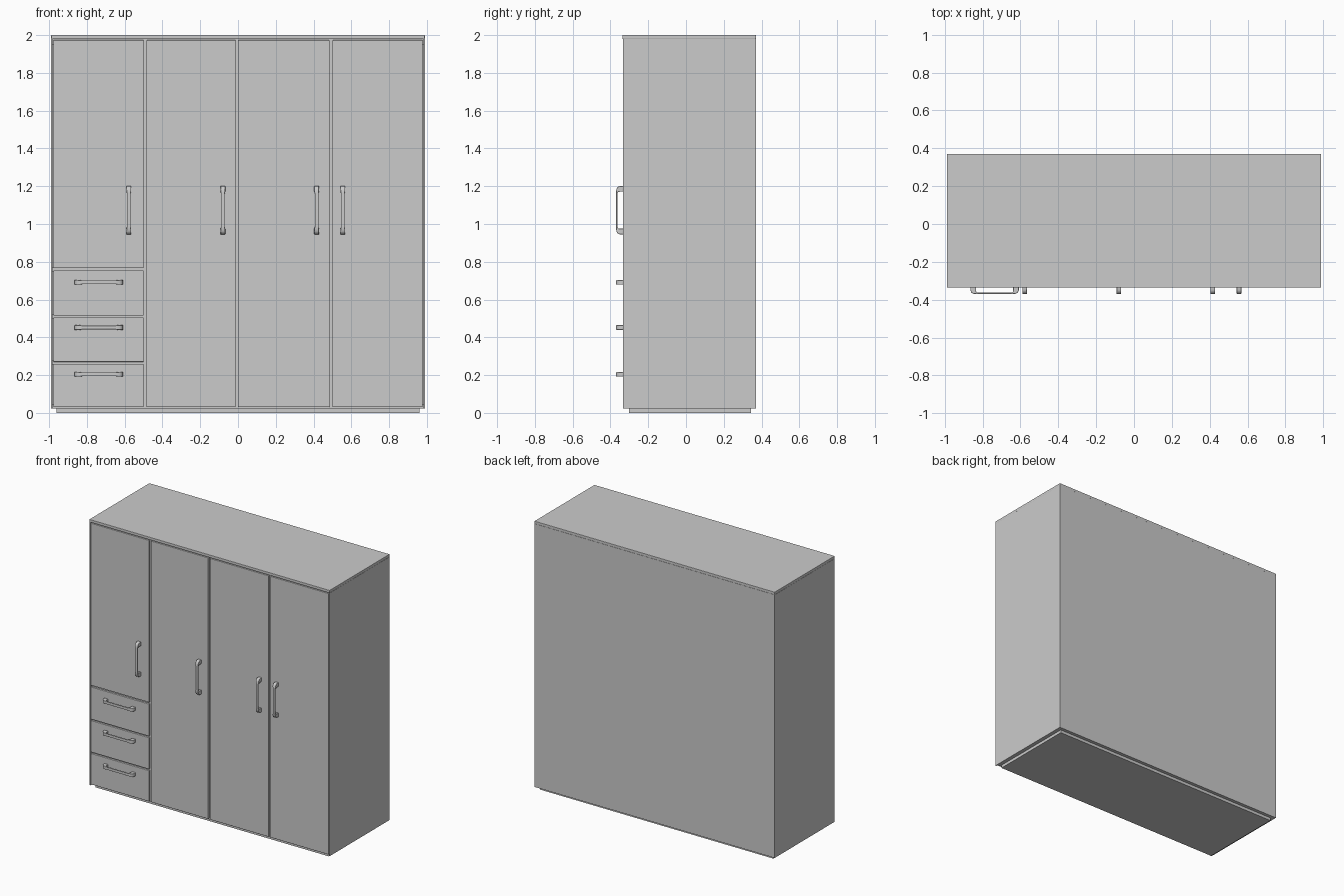
import bpy, bmesh
from mathutils import Vector

if "Cube" in bpy.data.objects:
    bpy.data.objects.remove(bpy.data.objects["Cube"])

FRONT = -0.334   # front plane of doors
INNER = -0.318   # front plane of carcass behind the doors


def box(name, x0, x1, y0, y1, z0, z1, bevel=0.0):
    bm = bmesh.new()
    bmesh.ops.create_cube(bm, size=1)
    for v in bm.verts:
        v.co = Vector(((x0 + x1) / 2 + v.co.x * (x1 - x0),
                       (y0 + y1) / 2 + v.co.y * (y1 - y0),
                       (z0 + z1) / 2 + v.co.z * (z1 - z0)))
    me = bpy.data.meshes.new(name)
    bm.to_mesh(me)
    bm.free()
    ob = bpy.data.objects.new(name, me)
    bpy.context.collection.objects.link(ob)
    if bevel:
        m = ob.modifiers.new("edge_bevel", 'BEVEL')
        m.width = bevel
        m.segments = 2
    return ob


def handle(name, x, z, vertical):
    # half the loop: (outer u, outer y, inner u, inner y, half width)
    half = [(0.128, FRONT + 0.001, 0.098, FRONT + 0.001, 0.0125),
            (0.128, -0.350, 0.098, -0.350, 0.0125),
            (0.123, -0.362, 0.097, -0.357, 0.0125),
            (0.111, -0.369, 0.094, -0.361, 0.012),
            (0.090, -0.370, 0.088, -0.3625, 0.0095)]
    path = half + [(-a, b, -c, d, w) for a, b, c, d, w in reversed(half)]
    bm = bmesh.new()
    rings = []
    for uo, yo, ui, yi, w in path:
        rings.append([bm.verts.new((s, y, u) if vertical else (u, y, s))
                      for u, y, s in ((uo, yo, -w), (uo, yo, w), (ui, yi, w), (ui, yi, -w))])
    for a, b in zip(rings, rings[1:]):
        for i in range(4):
            j = (i + 1) % 4
            bm.faces.new((a[i], a[j], b[j], b[i]))
    bm.faces.new(rings[0])
    bm.faces.new(rings[-1])
    bmesh.ops.recalc_face_normals(bm, faces=bm.faces)
    me = bpy.data.meshes.new(name)
    bm.to_mesh(me)
    bm.free()
    ob = bpy.data.objects.new(name, me)
    ob.location = (x, 0, z)
    bpy.context.collection.objects.link(ob)
    m = ob.modifiers.new("soft_edges", 'BEVEL')
    m.width = 0.002
    m.segments = 2
    m.limit_method = 'ANGLE'
    m.angle_limit = 0.9
    bpy.ops.object.select_all(action='DESELECT')
    bpy.context.view_layer.objects.active = ob
    ob.select_set(True)
    bpy.ops.object.shade_smooth_by_angle(angle=0.7)


# carcass
box("plinth", -0.96, 0.96, -0.302, 0.345, 0.0, 0.022)
box("bottom_panel", -0.981, 0.981, INNER, 0.36, 0.022, 0.045)
box("top_panel", -0.989, 0.989, -0.336, 0.37, 1.98, 2.0, 0.002)
box("back_panel", -0.981, 0.981, 0.355, 0.37, 0.022, 1.98)
box("left_side", -0.989, -0.981, FRONT, 0.37, 0.022, 1.98)
box("right_side", 0.981, 0.989, FRONT, 0.37, 0.022, 1.98)
for i, x in enumerate((-0.492, -0.006, 0.492)):
    box(f"partition_{i + 1}", x - 0.015, x + 0.015, INNER, 0.355, 0.045, 1.98)
box("top_rail", -0.981, 0.981, INNER, -0.29, 1.95, 1.98)
for i, z in enumerate((0.265, 0.51, 0.761)):
    box(f"drawer_rail_{i + 1}", -0.981, -0.507, INNER, 0.355, z - 0.012, z + 0.012)

# doors with vertical handles
doors = [(-0.978, -0.499, 0.767, -0.578), (-0.485, -0.012, 0.03, -0.08),
         (0.0, 0.484, 0.03, 0.416), (0.5, 0.978, 0.03, 0.555)]
for i, (x0, x1, z0, hx) in enumerate(doors):
    box(f"door_{i + 1}", x0, x1, FRONT, INNER, z0, 1.973, 0.003)
    handle(f"door_handle_{i + 1}", hx, 1.073, True)

# drawers with horizontal handles
drawers = [(0.03, 0.260, 0.204), (0.270, 0.505, 0.452), (0.515, 0.755, 0.691)]
for i, (z0, z1, hz) in enumerate(drawers):
    box(f"drawer_front_{i + 1}", -0.978, -0.499, FRONT, INNER, z0, z1, 0.003)
    handle(f"drawer_handle_{i + 1}", -0.737, hz, False)
